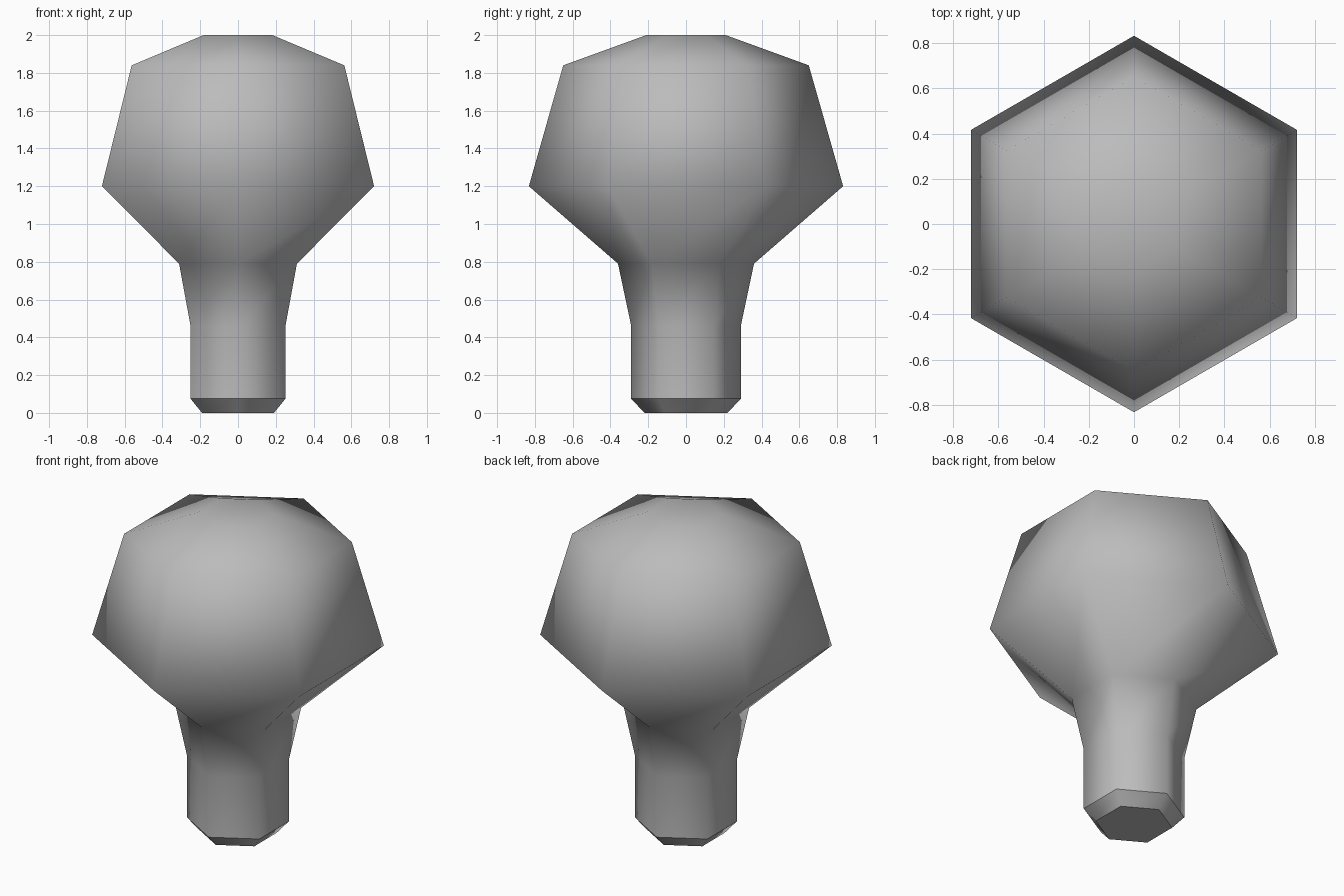
import bpy
import bmesh
import math

cube = bpy.data.objects.get("Cube")
if cube:
    bpy.data.objects.remove(cube, do_unlink=True)

# One plain grey for the whole knob
GREY = (0.5, 0.5, 0.5, 1.0)
grey = bpy.data.materials.new("plain_grey")
grey.use_nodes = True
grey.diffuse_color = GREY
grey.node_tree.nodes["Principled BSDF"].inputs["Base Color"].default_value = GREY

# Profile from foot to crown: (radius, height)
SIDES = 6
PROFILE = [
    (0.22, 0.0),     # underside of foot
    (0.29, 0.075),   # foot chamfer
    (0.29, 0.46),    # straight stem
    (0.36, 0.79),    # flared neck
    (0.832, 1.2),    # widest part of head
    (0.65, 1.84),    # shoulder
    (0.21, 2.0),     # flat crown
]


def make_ring(bm, radius, height):
    """Hexagonal ring with corners pointing to the front and back."""
    ring = []
    for i in range(SIDES):
        a = math.pi / 2 + math.tau * i / SIDES
        ring.append(bm.verts.new((radius * math.cos(a), radius * math.sin(a), height)))
    return ring


bm = bmesh.new()
rings = [make_ring(bm, r, z) for r, z in PROFILE]
for low, high in zip(rings, rings[1:]):
    for i in range(SIDES):
        j = (i + 1) % SIDES
        bm.faces.new((low[i], low[j], high[j], high[i]))
bm.faces.new(rings[-1])
bm.faces.new(list(reversed(rings[0])))
bm.normal_update()

# Smooth all over, with crisp rims around the foot chamfer
for face in bm.faces:
    face.smooth = True
for ring in rings[:2]:
    for i in range(SIDES):
        bm.edges.get((ring[i], ring[(i + 1) % SIDES])).smooth = False

mesh = bpy.data.meshes.new("hexagonal_knob")
bm.to_mesh(mesh)
bm.free()
mesh.materials.append(grey)
knob = bpy.data.objects.new("hexagonal_knob", mesh)
bpy.context.collection.objects.link(knob)
